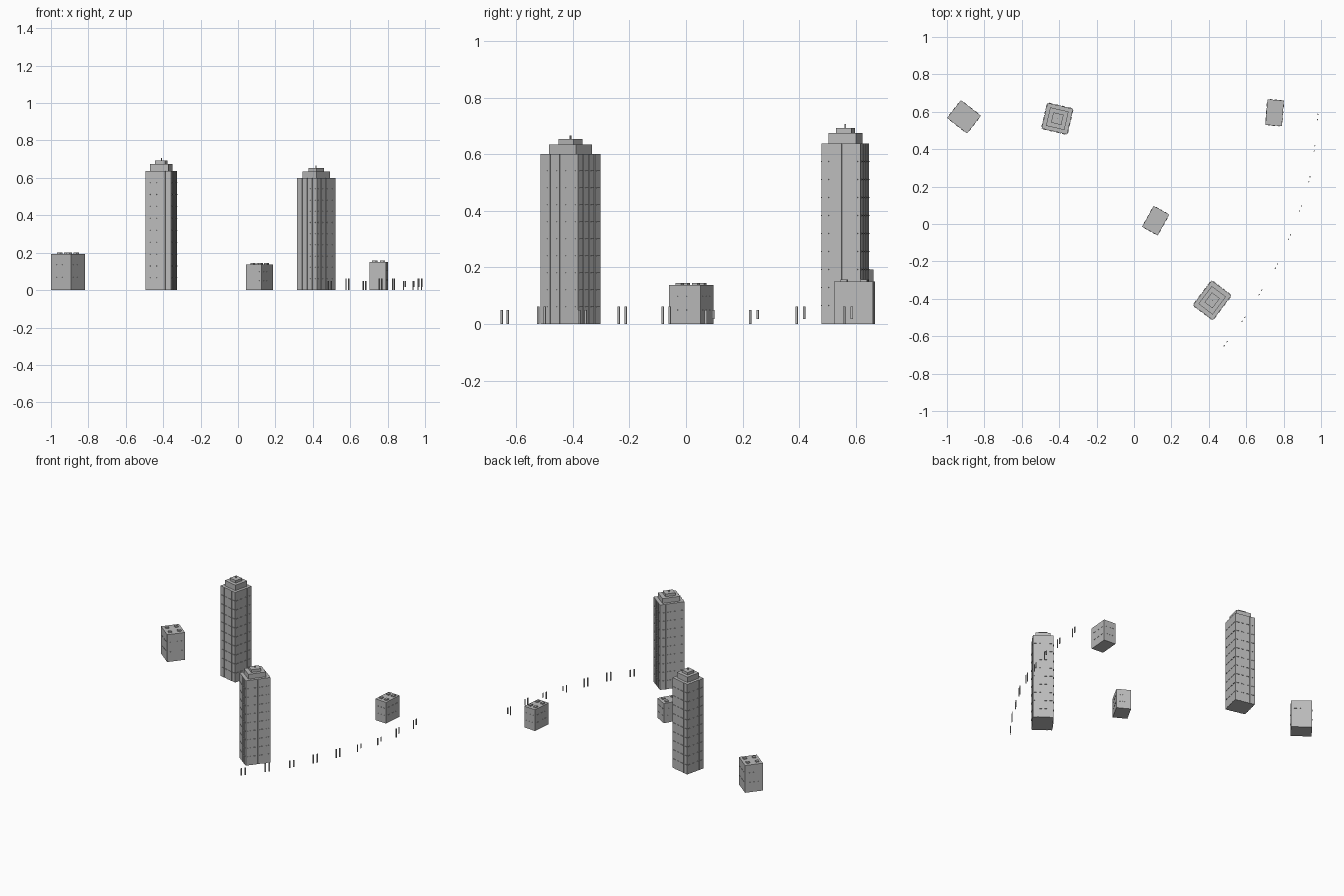
import bpy, bmesh
from math import radians, atan2
from mathutils import Matrix, Vector

cube = bpy.data.objects.get("Cube")
if cube:
    bpy.data.objects.remove(cube, do_unlink=True)


def make_material(name, value):
    mat = bpy.data.materials.new(name)
    mat.use_nodes = True
    color = (value, value, value, 1)
    mat.diffuse_color = color
    mat.node_tree.nodes["Principled BSDF"].inputs["Base Color"].default_value = color
    return mat


concrete = make_material("concrete grey", 0.5)


def add_box(bm, center, size, turn=0):
    """Box given by the centre of its base, its size and a turn about z."""
    base = Vector(center) + Vector((0, 0, size[2] / 2))
    matrix = Matrix.Translation(base) @ Matrix.Rotation(turn, 4, "Z") @ Matrix.Diagonal((*size, 1))
    bmesh.ops.create_cube(bm, size=1, matrix=matrix)


def finish(bm, name, location=(0, 0), degrees=0):
    mesh = bpy.data.meshes.new(name)
    bm.to_mesh(mesh)
    bm.free()
    mesh.materials.append(concrete)
    obj = bpy.data.objects.new(name, mesh)
    obj.location = (*location, 0)
    obj.rotation_euler.z = radians(degrees)
    bpy.context.collection.objects.link(obj)
    return obj


def sides(width, depth):
    """Outward direction, distance to the wall and wall length of each side."""
    for k in range(4):
        across = k % 2 == 0
        yield k * radians(90), (width if across else depth) / 2, (depth if across else width)


def wall_box(bm, turn, dist, along, z, size):
    spot = Matrix.Rotation(turn, 3, "Z") @ Vector((dist, along, z))
    add_box(bm, spot, size, turn)


def tower(name, location, degrees, width, depth, tops):
    place = (location, degrees)
    # Main shaft and two stepped crowns
    bm = bmesh.new()
    base = 0
    for top, factor in zip(tops, (1, 0.72, 0.4)):
        add_box(bm, (0, 0, base), (width * factor, depth * factor, top - base))
        base = top
    finish(bm, name + "_shaft", *place)
    # Spire
    bm = bmesh.new()
    add_box(bm, (0, 0, base), (0.004, 0.004, 0.013))
    finish(bm, name + "_spire", *place)
    # Vertical fins and the window ledges between them
    fins, ledges = bmesh.new(), bmesh.new()
    bays, floors = 4, 10
    for turn, dist, length in sides(width, depth):
        step = length / bays
        for i in range(1, bays):
            wall_box(fins, turn, dist, (i - bays / 2) * step, 0, (0.005, 0.006, tops[0]))
        for floor in range(1, floors):
            for i in range(bays):
                along = (i + 0.5 - bays / 2) * step
                wall_box(ledges, turn, dist, along, tops[0] * floor / floors,
                         (0.007, step * 0.5, 0.003))
    finish(fins, name + "_fins", *place)
    finish(ledges, name + "_ledges", *place)


def block(name, location, degrees, width, depth, height):
    place = (location, degrees)
    # Plain walls
    bm = bmesh.new()
    add_box(bm, (0, 0, 0), (width, depth, height))
    finish(bm, name + "_walls", *place)
    # Roof units
    bm = bmesh.new()
    for sx in (-1, 1):
        for sy in (-1, 1):
            add_box(bm, (sx * width * 0.24, sy * depth * 0.26, height), (0.02, 0.022, 0.008))
    finish(bm, name + "_roof_units", *place)
    # Window ledges
    bm = bmesh.new()
    for turn, dist, length in sides(width, depth):
        for level in (0.35, 0.7):
            for i in (-1, 0, 1):
                wall_box(bm, turn, dist, i * length * 0.28, height * level,
                         (0.004, length * 0.14, 0.003))
    finish(bm, name + "_ledges", *place)


tower("back_tower", (-0.41, 0.563), -13, 0.14, 0.14, (0.637, 0.675, 0.693))
tower("front_tower", (0.418, -0.408), -37, 0.132, 0.165, (0.6, 0.634, 0.653))
block("corner_block", (-0.909, 0.573), -38, 0.135, 0.12, 0.193)
block("middle_block", (0.116, 0.018), -29, 0.095, 0.127, 0.138)
block("side_block", (0.752, 0.595), -4.5, 0.088, 0.137, 0.15)

# Curved row of paired roadside posts
row = [Vector(p) for p in ((0.49, -0.64), (0.585, -0.51), (0.676, -0.366), (0.762, -0.225),
                           (0.832, -0.07), (0.89, 0.083), (0.938, 0.24), (0.965, 0.404),
                           (0.982, 0.572))]
short = (0, 2, 5, 6)
for i, spot in enumerate(row):
    along = (row[min(i + 1, len(row) - 1)] - row[max(i - 1, 0)]).normalized()
    turn = atan2(along.y, along.x)
    height = 0.05 if i in short else 0.062
    bm = bmesh.new()
    for sign in (-1, 1):
        p = spot + along * 0.0135 * sign
        foot = 0.018 if sign > 0 and i > 4 else 0
        add_box(bm, (p.x, p.y, foot), (0.008, 0.004, height - foot), turn)
    finish(bm, f"roadside_posts_{i + 1}")
